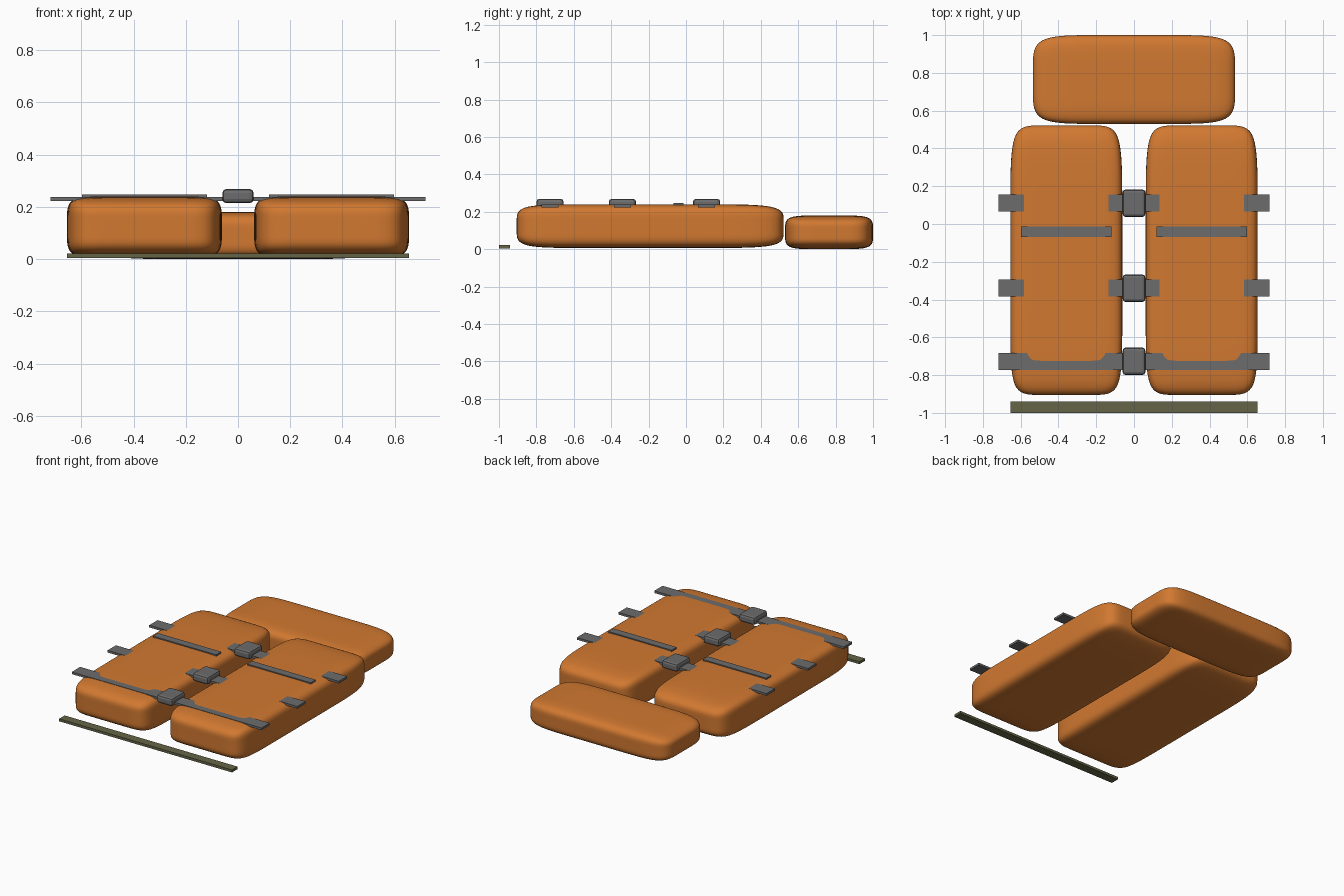
import bpy, bmesh
from mathutils import Vector

if "Cube" in bpy.data.objects:
    bpy.data.objects.remove(bpy.data.objects["Cube"])


def material(name, rgb):
    m = bpy.data.materials.new(name)
    m.diffuse_color = (*rgb, 1)
    m.use_nodes = True
    m.node_tree.nodes["Principled BSDF"].inputs["Base Color"].default_value = m.diffuse_color
    return m


ORANGE = material("orange fabric", (0.64, 0.19, 0.03))
GREY = material("grey webbing", (0.15, 0.15, 0.15))
OLIVE = material("olive webbing", (0.13, 0.13, 0.065))


def add_object(name, bm, mat):
    bmesh.ops.recalc_face_normals(bm, faces=bm.faces)
    me = bpy.data.meshes.new(name)
    bm.to_mesh(me)
    bm.free()
    me.materials.append(mat)
    ob = bpy.data.objects.new(name, me)
    bpy.context.collection.objects.link(ob)
    return ob


def box(name, lo, hi, mat, bevel=0):
    """Box between two corners, optionally bevelled."""
    bm = bmesh.new()
    bmesh.ops.create_cube(bm, size=1)
    lo, hi = Vector(lo), Vector(hi)
    for v in bm.verts:
        v.co = (lo + hi) / 2 + v.co * (hi - lo)
    ob = add_object(name, bm, mat)
    if bevel:
        b = ob.modifiers.new("bevel", 'BEVEL')
        b.width = bevel
        b.segments = 2
    return ob


def cushion(name, xs, ys, zs, mat):
    """Soft padded block: box cage with support loops, then subdivided."""
    bm = bmesh.new()
    bmesh.ops.create_cube(bm, size=1)
    for v in bm.verts:
        v.co = [c[-1] if k > 0 else c[0] for k, c in zip(v.co, (xs, ys, zs))]
    for axis, cuts in enumerate((xs, ys, zs)):
        normal = Vector((0, 0, 0))
        normal[axis] = 1
        for c in cuts[1:-1]:
            bmesh.ops.bisect_plane(bm, geom=bm.verts[:] + bm.edges[:] + bm.faces[:],
                                   plane_co=normal * c, plane_no=normal)
    for f in bm.faces:
        f.smooth = True
    ob = add_object(name, bm, mat)
    s = ob.modifiers.new("soften", 'SUBSURF')
    s.levels = s.render_levels = 3
    return ob


# Padded panels and collar
for side, s in (("left", -1), ("right", 1)):
    xs = sorted(s * x for x in (0.062, 0.20, 0.517, 0.655))
    cushion(side + "_panel", xs, (-0.905, -0.56, 0.13, 0.522),
            (0.006, 0.09, 0.156, 0.240), ORANGE)
cushion("collar", (-0.535, -0.22, 0.22, 0.535), (0.53, 0.69, 0.84, 1.0),
        (0.0, 0.07, 0.11, 0.18), ORANGE)

# Cross straps with centre buckles
for name, y in (("upper", 0.11), ("middle", -0.34), ("lower", -0.727)):
    box(name + "_strap", (-0.718, y - 0.045, 0.223), (0.718, y + 0.045, 0.238), GREY)
    box(name + "_buckle", (-0.06, y - 0.073, 0.214), (0.06, y + 0.073, 0.269), GREY, 0.016)

# Short chest tapes
for side, s in (("left", -1), ("right", 1)):
    x0, x1 = sorted((s * 0.118, s * 0.598))
    box(side + "_tape", (x0, -0.068, 0.234), (x1, -0.014, 0.247), GREY)

# Loose waist strip
box("waist_strip", (-0.655, -1.0, 0.004), (0.655, -0.94, 0.021), OLIVE)
